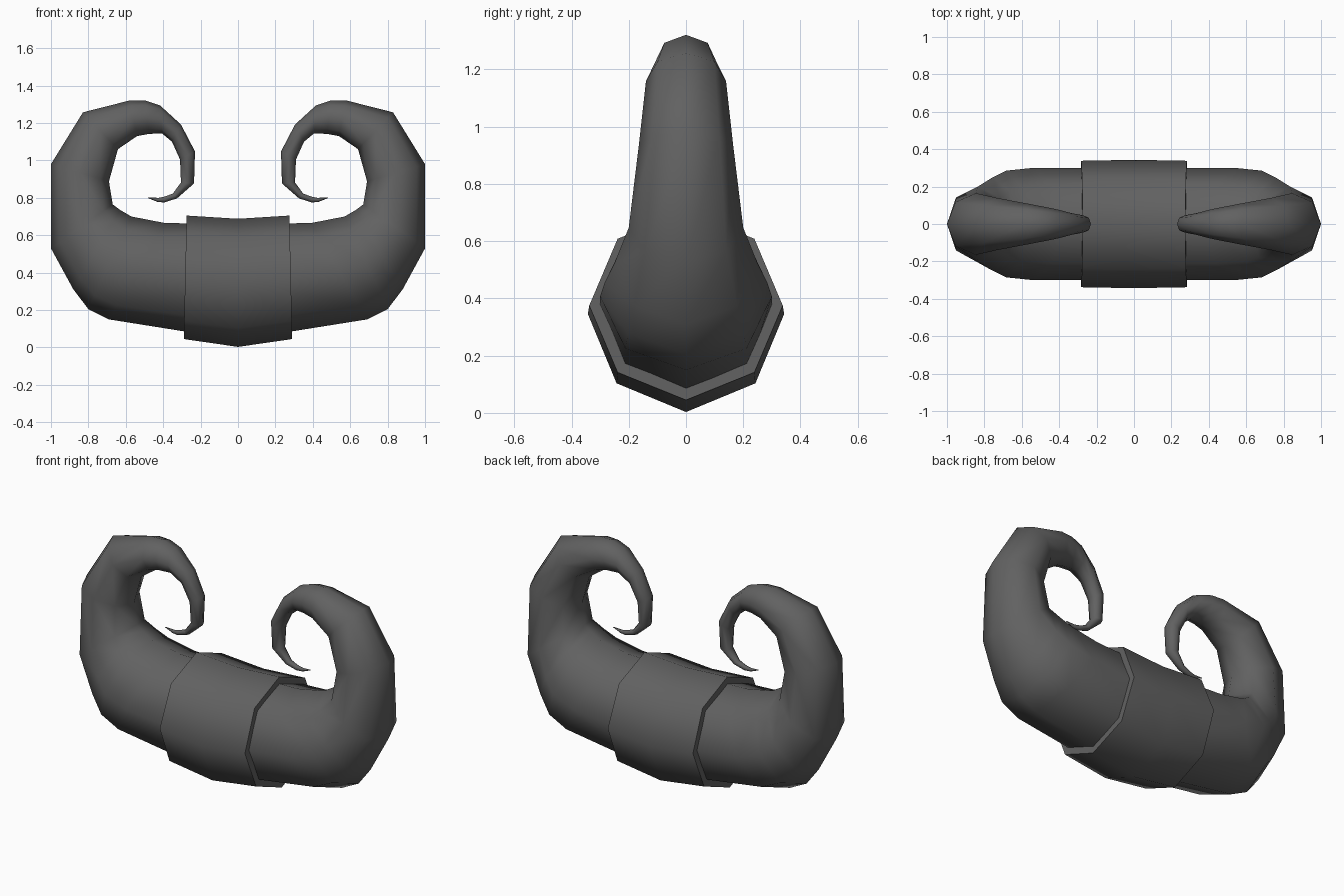
import bpy, bmesh, math
from mathutils import Vector

if "Cube" in bpy.data.objects:
    bpy.data.objects.remove(bpy.data.objects["Cube"])

SIDES = 8

dark = bpy.data.materials.new("dark grey")
dark.diffuse_color = (0.12, 0.12, 0.12, 1)
dark.use_nodes = True
dark.node_tree.nodes["Principled BSDF"].inputs["Base Color"].default_value = dark.diffuse_color


def loft(name, rings, mirror=False, cap_start=True):
    """Skin octagonal rings, each given by outer (x,z), inner (x,z), half width in y."""
    bm = bmesh.new()
    loops = []
    for ox, oz, ix, iz, w in rings:
        outer, inner = Vector((ox, 0, oz)), Vector((ix, 0, iz))
        mid, half = (outer + inner) / 2, (outer - inner) / 2
        loop = []
        for k in range(SIDES):
            a = 2 * math.pi * k / SIDES
            loop.append(bm.verts.new(mid + half * math.cos(a) + Vector((0, w * math.sin(a), 0))))
        loops.append(loop)
    for a, b in zip(loops, loops[1:]):
        for k in range(SIDES):
            n = (k + 1) % SIDES
            bm.faces.new((a[k], a[n], b[n], b[k]))
    if cap_start:
        bm.faces.new(loops[0])
    bm.faces.new(loops[-1])
    if mirror:
        dup = bmesh.ops.duplicate(bm, geom=bm.verts[:] + bm.edges[:] + bm.faces[:])
        for v in dup["geom"]:
            if isinstance(v, bmesh.types.BMVert):
                v.co.x *= -1
        bmesh.ops.remove_doubles(bm, verts=bm.verts[:], dist=0.0005)
    bmesh.ops.recalc_face_normals(bm, faces=bm.faces[:])
    me = bpy.data.meshes.new(name)
    bm.to_mesh(me)
    bm.free()
    me.materials.append(dark)
    ob = bpy.data.objects.new(name, me)
    bpy.context.collection.objects.link(ob)
    bpy.ops.object.select_all(action='DESELECT')
    ob.select_set(True)
    bpy.context.view_layer.objects.active = ob
    bpy.ops.object.shade_smooth_by_angle(angle=math.radians(60))
    return ob


# Pair of curled horns, joined in the middle
loft("curled_horns", [
    (0.0, 0.04, 0.0, 0.66, 0.30),
    (0.69, 0.15, 0.39, 0.665, 0.30),
    (0.80, 0.205, 0.57, 0.70, 0.285),
    (0.88, 0.31, 0.63, 0.735, 0.25),
    (1.0, 0.53, 0.67, 0.765, 0.20),
    (1.0, 0.98, 0.69, 0.888, 0.165),
    (0.829, 1.257, 0.642, 1.06, 0.14),
    (0.577, 1.321, 0.54, 1.13, 0.107),
    (0.497, 1.321, 0.475, 1.142, 0.093),
    (0.417, 1.294, 0.406, 1.144, 0.078),
    (0.305, 1.192, 0.353, 1.10, 0.057),
    (0.23, 1.048, 0.31, 1.005, 0.046),
    (0.235, 0.877, 0.305, 0.882, 0.036),
    (0.326, 0.797, 0.348, 0.823, 0.022),
    (0.395, 0.775, 0.39, 0.807, 0.014),
    (0.43, 0.778, 0.425, 0.80, 0.009),
    (0.482, 0.799, 0.481, 0.802, 0.002),
], mirror=True, cap_start=False)

# Wider band wrapped round the middle
loft("centre_band", [
    (-0.29, 0.045, -0.275, 0.705, 0.338),
    (0.0, 0.003, 0.0, 0.688, 0.343),
    (0.29, 0.045, 0.275, 0.705, 0.338),
])
